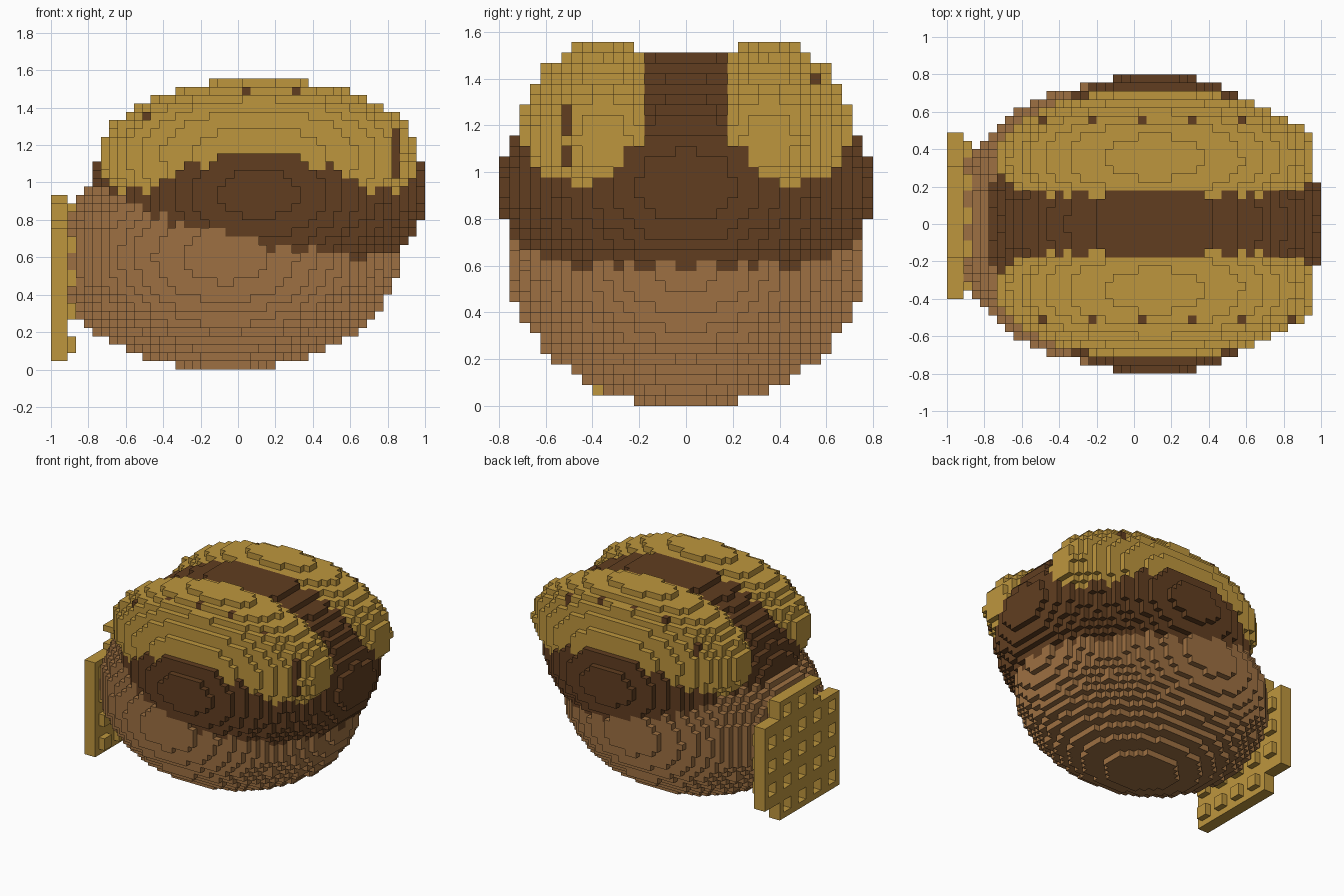
import bpy
import bmesh
from mathutils import Vector

cube = bpy.data.objects.get("Cube")
if cube:
    bpy.data.objects.remove(cube, do_unlink=True)

# Block grid: counts along x, y and z
NX, NY, NZ = 45, 36, 35
S = 2 / NX


def centre(i, j, k):
    return Vector(((i + 0.5) * S - 1, (j + 0.5 - NY / 2) * S, (k + 0.5) * S))


def material(name, colour):
    mat = bpy.data.materials.new(name)
    mat.use_nodes = True
    mat.diffuse_color = (*colour, 1)
    bsdf = next(n for n in mat.node_tree.nodes if n.type == "BSDF_PRINCIPLED")
    bsdf.inputs["Base Color"].default_value = (*colour, 1)
    return mat


gold = material("gold", (0.515, 0.305, 0.048))
brown = material("light brown", (0.337, 0.162, 0.054))
dark = material("dark brown", (0.119, 0.048, 0.0144))

grid = {}


def fill_ellipsoid(part, middle, radii):
    """Mark every block whose centre lies in the ellipsoid."""
    middle = Vector(middle)
    for i in range(2, NX):
        for j in range(NY):
            for k in range(NZ):
                d = centre(i, j, k) - middle
                if sum((a / r) ** 2 for a, r in zip(d, radii)) <= 1:
                    grid[i, j, k] = part


# Rounded body: light underside, then dark upper shell, then two gold pods
fill_ellipsoid("lower_body", (-0.067, 0, 0.61), (0.93, 0.755, 0.615))
fill_ellipsoid("upper_body", (0.11, 0, 0.94), (0.9, 0.8, 0.59))
for part, side in (("front_pod", -1), ("back_pod", 1)):
    fill_ellipsoid(part, (0.115, side * 0.355, 1.14), (0.86, 0.365, 0.415))

# Sparse dark specks on the outer slopes of the pods
for (i, j, k), part in list(grid.items()):
    if part.endswith("pod") and i % 6 == 5 and j in (6, 30):
        grid[i, j, k] = "upper_body"

# End plate with stepped corners, as (y start, y end, z start, z end) blocks
for j0, j1, k0, k1 in ((9, 14, 1, 17), (14, 25, 1, 21), (25, 29, 4, 18)):
    for j in range(j0, j1):
        for k in range(k0, k1):
            dimple = j % 4 > 1 and k % 4 > 1
            # Dimples are pushed through as studs on the inner side
            for i in ((2,) if dimple else (0, 1)):
                grid[i, j, k] = "end_plate"

AXES = [Vector(v) for v in ((1, 0, 0), (0, 1, 0), (0, 0, 1))]


def build_blocks(part, mat):
    """Make a mesh from the exposed block faces of one part."""
    bm = bmesh.new()
    corners = {}

    def corner(p):
        key = tuple(round(c * 2 / S) for c in p)
        if key not in corners:
            corners[key] = bm.verts.new(p)
        return corners[key]

    for cell, owner in grid.items():
        if owner != part:
            continue
        c = centre(*cell)
        for a in range(3):
            for sign in (-1, 1):
                near = list(cell)
                near[a] += sign
                if tuple(near) in grid:
                    continue
                u = AXES[(a + 1) % 3] * (S / 2)
                v = AXES[(a + 2) % 3] * (S / 2) * sign
                m = c + AXES[a] * (sign * S / 2)
                bm.faces.new([corner(p) for p in (m - u - v, m + u - v, m + u + v, m - u + v)])
    mesh = bpy.data.meshes.new(part)
    bm.to_mesh(mesh)
    bm.free()
    mesh.materials.append(mat)
    obj = bpy.data.objects.new(part, mesh)
    bpy.context.collection.objects.link(obj)


for part, mat in (("lower_body", brown), ("upper_body", dark), ("front_pod", gold),
                  ("back_pod", gold), ("end_plate", gold)):
    build_blocks(part, mat)
